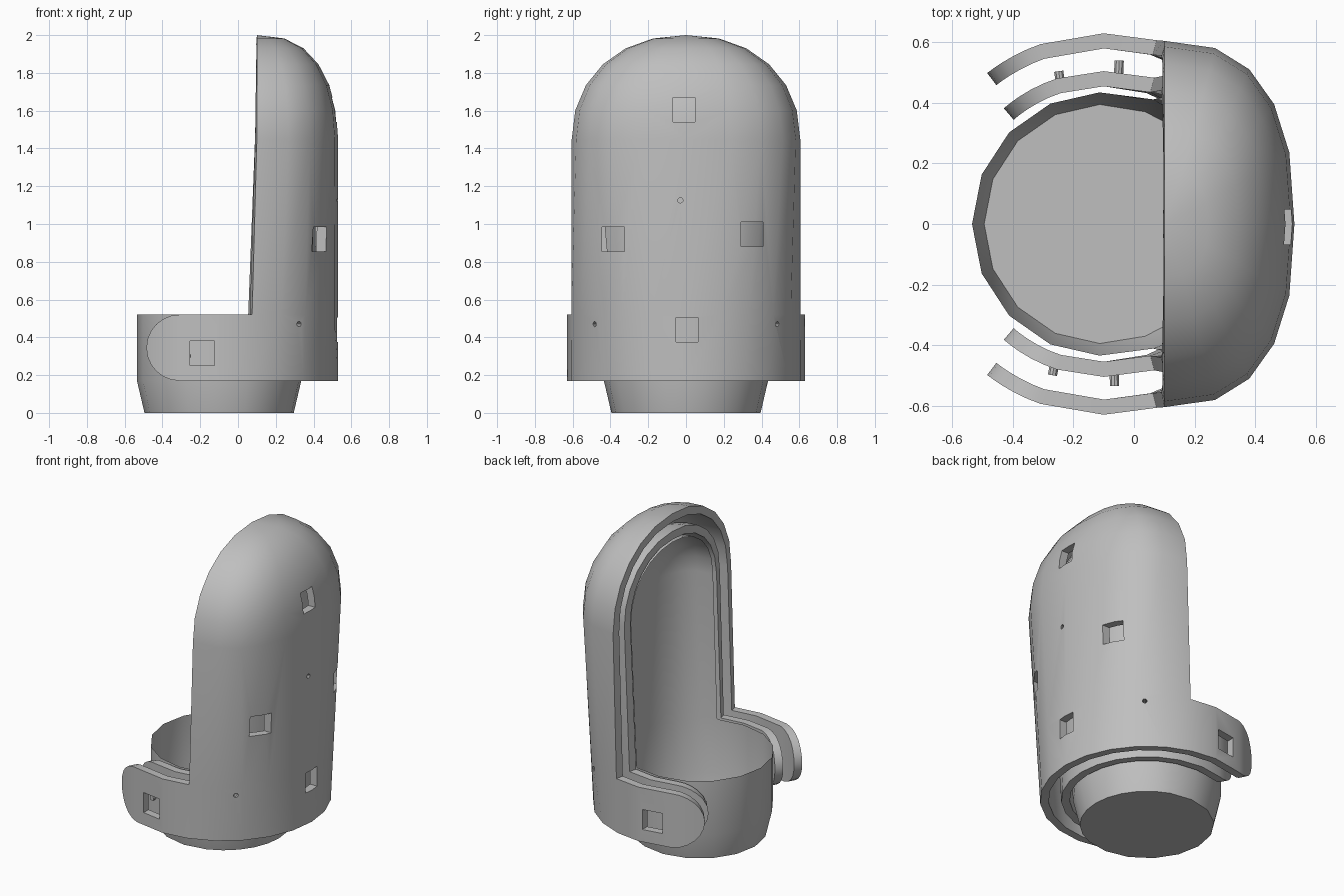
import bpy, bmesh, math
from mathutils import Vector, Matrix

cube = bpy.data.objects.get("Cube")
if cube:
    bpy.data.objects.remove(cube, do_unlink=True)

GREY = (0.52, 0.52, 0.52, 1)
grey = bpy.data.materials.new("plain grey")
grey.use_nodes = True
grey.diffuse_color = GREY
grey.node_tree.nodes["Principled BSDF"].inputs["Base Color"].default_value = GREY

CX, LOW, LIP, SPRING, CUT = -0.1, 0.17, 0.52, 1.45, 0.1
COLS, DOME = 10, 6
ARM_R = (LIP - LOW) / 2


def make_object(name, bm):
    mesh = bpy.data.meshes.new(name)
    bm.to_mesh(mesh)
    bm.free()
    mesh.materials.append(grey)
    ob = bpy.data.objects.new(name, mesh)
    bpy.context.collection.objects.link(ob)
    return ob


def activate(ob):
    bpy.ops.object.select_all(action="DESELECT")
    ob.select_set(True)
    bpy.context.view_layer.objects.active = ob


def finish(ob):
    activate(ob)
    bpy.ops.object.shade_smooth_by_angle(angle=math.radians(25))


def power(v, e):
    return math.copysign(abs(v) ** e, v)


def bridge(bm, a, b):
    """Skin two rows of vertices with quads."""
    for j in range(len(a) - 1):
        bm.faces.new((a[j], a[j + 1], b[j + 1], b[j]))


def half_capsule(bm, radius, depth, width, rise, cut_x):
    """Half capsule: round at the foot, squarer higher up, domed on top."""
    span = math.acos((cut_x - CX) / radius)
    rows = []
    for z in (LOW, LIP, SPRING):
        f = (z - LOW) / (SPRING - LOW)
        row = []
        for j in range(COLS + 1):
            s = 2 * j / COLS - 1
            t = s * math.pi / 2
            foot = Vector((CX + radius * math.cos(s * span), radius * math.sin(s * span), z))
            top = Vector((CUT + depth * power(max(math.cos(t), 0), 0.8),
                          width * power(math.sin(t), 0.8), z))
            row.append(bm.verts.new(foot.lerp(top, f)))
        rows.append(row)
    for k in range(1, DOME + 1):
        a = k / DOME * math.pi / 2
        c = max(math.cos(a), 0)
        row = []
        for v in rows[2]:
            row.append(bm.verts.new((CUT + (v.co.x - CUT) * c ** 0.8, v.co.y * c ** 0.92,
                                     SPRING + rise * math.sin(a) ** 0.95)))
        rows.append(row)
    for a, b in zip(rows, rows[1:]):
        bridge(bm, a, b)
    return rows


def shell(name, radius, depth, width, rise, cut_x, arm_end, thick):
    """Thick half capsule with two round-ended arms reaching forward."""
    bm = bmesh.new()
    rows = half_capsule(bm, radius, depth, width, rise, cut_x)
    mid = (LOW + LIP) / 2
    start = arm_end + ARM_R
    stations = [(CX, 1)]
    for k in range(7):
        a = k / 6 * math.pi / 2
        stations.append((start - ARM_R * math.sin(a), math.cos(a)))
    for side in (1, -1):
        edge = -1 if side > 0 else 0
        low, high = [rows[0][edge]], [rows[1][edge]]
        for x, h in stations:
            y = side * math.sqrt(radius ** 2 - (x - CX) ** 2)
            low.append(bm.verts.new((x, y, mid - ARM_R * h)))
            high.append(bm.verts.new((x, y, mid + ARM_R * h)))
        if side < 0:
            low.reverse()
            high.reverse()
        bridge(bm, low, high)
    bmesh.ops.remove_doubles(bm, verts=bm.verts, dist=0.001)
    ob = make_object(name, bm)
    solid = ob.modifiers.new("thickness", "SOLIDIFY")
    solid.thickness = thick
    solid.offset = -1
    activate(ob)
    bpy.ops.object.modifier_apply(modifier=solid.name)
    return ob


def cut(ob, bm):
    """Subtract a cutter mesh from an object."""
    cutter = make_object("cutter", bm)
    cutter.hide_render = True
    boolean = ob.modifiers.new("cut", "BOOLEAN")
    boolean.operation = "DIFFERENCE"
    boolean.solver = "EXACT"
    boolean.object = cutter
    activate(ob)
    bpy.ops.object.modifier_apply(modifier=boolean.name)
    bpy.data.objects.remove(cutter, do_unlink=True)


def add_box(bm, centre, size):
    bmesh.ops.create_cube(bm, size=1, matrix=Matrix.Translation(centre) @ Matrix.Diagonal((*size, 1)))


def add_rod(bm, centre, direction, radius, length):
    turn = Vector(direction).to_track_quat("Z", "Y").to_matrix().to_4x4()
    bmesh.ops.create_cone(bm, cap_ends=True, segments=10, radius1=radius, radius2=radius,
                          depth=length, matrix=Matrix.Translation(centre) @ turn)


# Outer shell with square windows and pinholes
outer = shell("outer_shell", 0.63, 0.43, 0.605, 0.55, 0.065, -0.485, 0.05)
holes = bmesh.new()
SIDE = 0.13
for x, y, z in ((0.52, -0.01, 1.605), (0.47, -0.385, 0.92), (0.47, 0.35, 0.945), (0.52, 0.005, 0.44)):
    add_box(holes, (x, y, z), (0.24, SIDE * 0.9, SIDE))
for side in (1, -1):
    add_box(holes, (-0.19, side * 0.6, 0.315), (SIDE, 0.2, SIDE))
    add_rod(holes, (0.32, side * 0.48, 0.47), (1, side, 0), 0.014, 0.3)
add_rod(holes, (0.52, -0.03, 1.125), (1, 0, 0), 0.014, 0.2)
cut(outer, holes)
finish(outer)

# Middle shell
finish(shell("middle_shell", 0.505, 0.315, 0.49, 0.435, 0.055, -0.43, 0.05))

# Thin liner with a full round cup at the foot
bm = bmesh.new()
R, FOOT = 0.435, 0.395
rows = half_capsule(bm, R, 0.25, 0.42, 0.365, 0.05)
begin = math.acos((0.05 - CX) / R)
low, high = [rows[0][-1]], [rows[1][-1]]
STEPS = 10
for k in range(1, STEPS):
    a = begin + (2 * math.pi - 2 * begin) * k / STEPS
    x, y = CX + R * math.cos(a), R * math.sin(a)
    low.append(bm.verts.new((x, y, LOW)))
    high.append(bm.verts.new((x, y, LIP)))
bridge(bm, low + [rows[0][0]], high + [rows[1][0]])
ring = rows[0] + low[1:]
base = [bm.verts.new((CX + (v.co.x - CX) * FOOT / R, v.co.y * FOOT / R, 0)) for v in ring]
bridge(bm, base + base[:1], ring + ring[:1])
bm.faces.new(base[::-1])
bmesh.ops.remove_doubles(bm, verts=bm.verts, dist=0.001)
finish(make_object("liner_cup", bm))

# Small pegs on the middle arms
pegs = bmesh.new()
for x, y in ((-0.05, 0.515), (-0.245, 0.48), (-0.065, -0.51), (-0.265, -0.475)):
    add_rod(pegs, (x, y, 0.3), (x - CX, y * 2, 0), 0.016, 0.05)
finish(make_object("arm_pegs", pegs))
